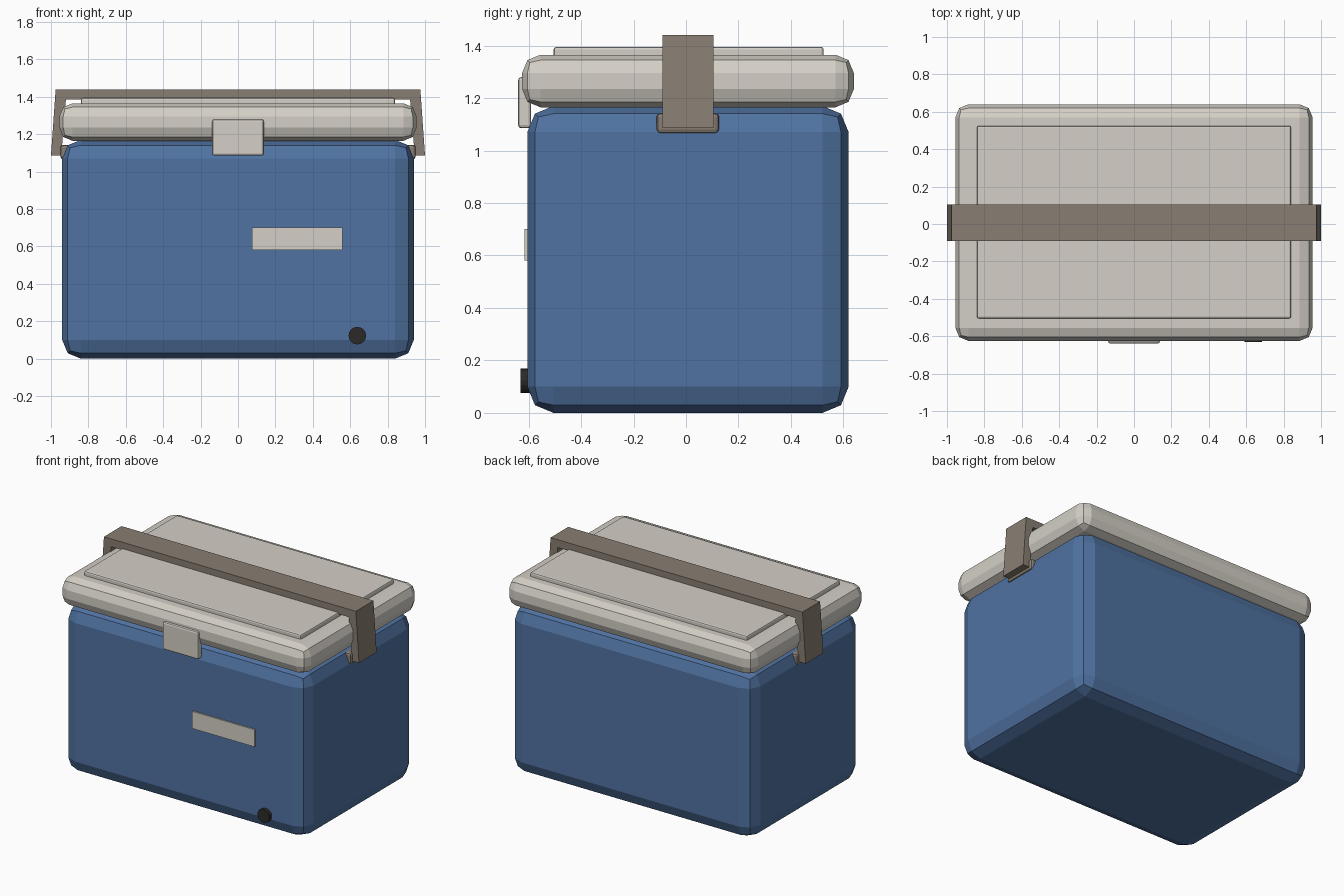
import bpy, bmesh
from mathutils import Matrix

if "Cube" in bpy.data.objects:
    bpy.data.objects.remove(bpy.data.objects["Cube"])


def material(name, rgb):
    m = bpy.data.materials.new(name)
    m.diffuse_color = (*rgb, 1)
    m.use_nodes = True
    m.node_tree.nodes["Principled BSDF"].inputs["Base Color"].default_value = m.diffuse_color
    return m


BLUE = material("blue_shell", (0.08, 0.17, 0.36))
CREAM = material("cream_plastic", (0.66, 0.63, 0.57))
TAUPE = material("taupe_handle", (0.25, 0.21, 0.17))
DARK = material("dark_rubber", (0.025, 0.023, 0.02))


def add_object(name, bm, mat, bevel=0, segments=1):
    bmesh.ops.recalc_face_normals(bm, faces=bm.faces)
    me = bpy.data.meshes.new(name)
    bm.to_mesh(me)
    bm.free()
    me.materials.append(mat)
    ob = bpy.data.objects.new(name, me)
    bpy.context.collection.objects.link(ob)
    if bevel:
        mod = ob.modifiers.new("bevel", 'BEVEL')
        mod.width = bevel
        mod.segments = segments
    return ob


def box(name, x, y, z, mat, bevel=0, segments=1):
    bm = bmesh.new()
    bmesh.ops.create_cube(bm, size=1)
    for v in bm.verts:
        for i, (lo, hi) in enumerate((x, y, z)):
            v.co[i] = hi if v.co[i] > 0 else lo
    return add_object(name, bm, mat, bevel, segments)


# insulated body, lid and raised lid panel
box("body", (-0.94, 0.94), (-0.605, 0.62), (0, 1.17), BLUE, 0.1, 2)
box("lid", (-0.955, 0.955), (-0.625, 0.64), (1.165, 1.365), CREAM, 0.07, 2)
box("lid_panel", (-0.84, 0.84), (-0.505, 0.525), (1.345, 1.395), CREAM, 0.01, 2)

# front latch and label plate
box("latch", (-0.138, 0.138), (-0.64, -0.59), (1.085, 1.28), CREAM, 0.012, 2)
box("label_plate", (0.075, 0.56), (-0.615, -0.595), (0.58, 0.70), CREAM)

# drain plug
bm = bmesh.new()
bmesh.ops.create_cone(bm, cap_ends=True, segments=16, radius1=0.047, radius2=0.047, depth=0.05)
bmesh.ops.transform(bm, verts=bm.verts,
                    matrix=Matrix.Translation((0.638, -0.605, 0.123)) @ Matrix.Rotation(1.5707963, 4, 'X'))
add_object("drain_plug", bm, DARK)

# carrying handle: mirrored strap profile extruded in depth
half = [(1.0, 1.085), (0.975, 1.44)]
inner = [(0.92, 1.385), (0.945, 1.085)]
profile = half + [(-x, z) for x, z in reversed(half)] + \
    [(-x, z) for x, z in reversed(inner)] + inner
bm = bmesh.new()
face = bm.faces.new([bm.verts.new((x, -0.09, z)) for x, z in profile])
ext = bmesh.ops.extrude_face_region(bm, geom=[face])
bmesh.ops.translate(bm, vec=(0, 0.195, 0),
                    verts=[v for v in ext["geom"] if isinstance(v, bmesh.types.BMVert)])
add_object("handle", bm, TAUPE)

# handle pivots on both sides
for side, s in (("left", -1), ("right", 1)):
    box("handle_mount_" + side, tuple(sorted((s * 0.87, s * 0.95))),
        (-0.112, 0.126), (1.065, 1.143), TAUPE, 0.015, 2)
